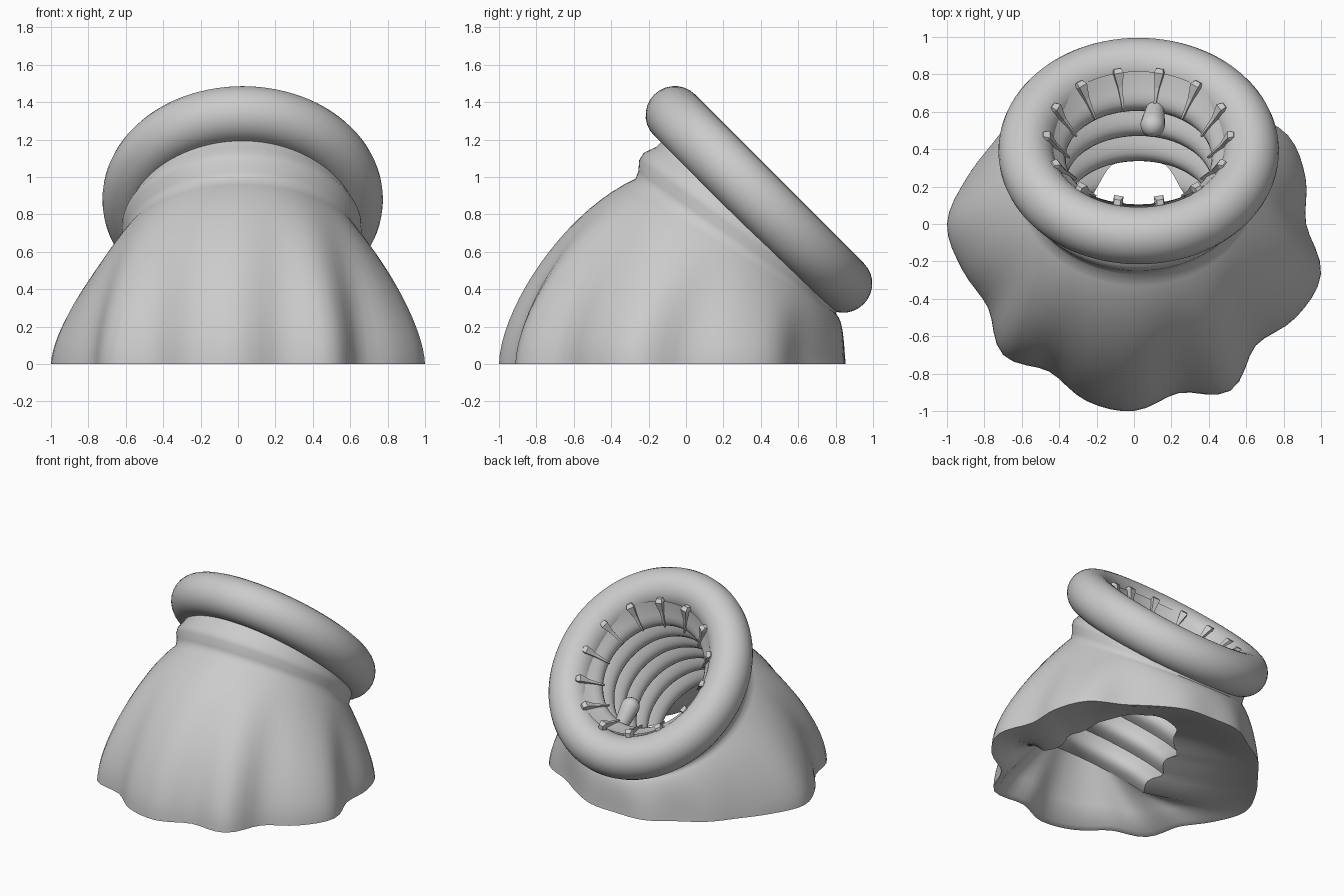
import bpy, bmesh, math
from mathutils import Vector, Matrix

cube = bpy.data.objects.get("Cube")
if cube:
    bpy.data.objects.remove(cube)

mat = bpy.data.materials.new("flesh grey")
mat.use_nodes = True
GREY = (0.6, 0.6, 0.6, 1)
mat.diffuse_color = GREY
mat.node_tree.nodes["Principled BSDF"].inputs["Base Color"].default_value = GREY

# Mouth frame: local z points out of the mouth, local y down toward the low back rim
MOUTH = Matrix.Translation((0.025, 0.39, 0.88)) @ Matrix.Rotation(math.radians(-45), 4, "X")
SEG = 96
ANGLES = [2 * math.pi * i / SEG for i in range(SEG)]


def finish(name, bm, angle=60):
    bmesh.ops.remove_doubles(bm, verts=bm.verts[:], dist=.0005)
    bmesh.ops.recalc_face_normals(bm, faces=bm.faces[:])
    mesh = bpy.data.meshes.new(name)
    bm.to_mesh(mesh)
    bm.free()
    mesh.materials.append(mat)
    ob = bpy.data.objects.new(name, mesh)
    bpy.context.collection.objects.link(ob)
    bpy.ops.object.select_all(action="DESELECT")
    ob.select_set(True)
    bpy.context.view_layer.objects.active = ob
    if angle:
        bpy.ops.object.shade_smooth_by_angle(angle=math.radians(angle))


def loft(name, rings, closed=False, angle=60):
    bm = bmesh.new()
    loops = [[bm.verts.new(p) for p in ring] for ring in rings]
    pairs = list(zip(loops, loops[1:]))
    if closed:
        pairs.append((loops[-1], loops[0]))
    for a, b in pairs:
        for i in range(len(a)):
            j = (i + 1) % len(a)
            bm.faces.new((a[i], a[j], b[j], b[i]))
    finish(name, bm, angle)


# Lobed outline on the ground: radius every 15 degrees from +x
RADII = [.92, .95, .95, .85, .84, .86, .85, .87, .84, .86, .87, .93,
         1.0, .95, .90, .99, .91, .98, 1.0, .935, 1.03, .92, 1.0, 1.035]


def base(a, scale=1.0, z=0.0):
    t = a / (2 * math.pi) * len(RADII)
    i, f = int(t), t - int(t)
    p0, p1, p2, p3 = (RADII[(i + k) % len(RADII)] for k in (-1, 0, 1, 2))
    r = p1 + f / 2 * (p2 - p0 + f * (2 * p0 - 5 * p1 + 4 * p2 - p3 + f * (3 * (p1 - p2) + p3 - p0)))
    return Vector((r * scale * math.cos(a), r * scale * math.sin(a), z))


def tilted(front, back, half_width):
    """Ellipse through a front and a back (y, z) point."""
    f, b = Vector((0.02, *front)), Vector((0.02, *back))
    side = Vector((half_width, 0, 0))
    return [(f + b) / 2 + (b - f) / 2 * math.sin(a) + side * math.cos(a) for a in ANGLES]


# Body skirt: folds on the ground fade out toward the neck, then a collar
neck = tilted((-.27, .99), (.80, .27), .63)


def skirt_point(i, t):
    a, n = ANGLES[i], neck[i]
    p0 = base(a)
    p1 = p0 * 0.99 + Vector((0, 0, .31 * n.z))
    round_base = Vector((.91 * math.cos(a), .96 * math.sin(a) - .06, 0))
    p2 = n.lerp(round_base, .5)
    p2.z = .83 * n.z
    s = 1 - t
    return p0 * s**3 + p1 * 3 * s * s * t + p2 * 3 * s * t * t + n * t**3


STEPS = 18
rings = [[skirt_point(i, k / STEPS) for i in range(SEG)] for k in range(STEPS + 1)]
rings += [tilted((-.255, 1.03), (.81, .29), .63),
          tilted((-.25, 1.09), (.82, .32), .64),
          tilted((-.225, 1.13), (.82, .34), .64),
          tilted((-.16, 1.16), (.82, .36), .62),
          tilted((-.06, 1.26), (.81, .42), .60)]
loft("body_skirt", rings)

# Throat: long tilted tube with rounded ridges, cut short where it nears the ground
PITCH = .19
START = -.04


def throat_point(a, d):
    cut = .12 + .1 * math.sin(a)
    d = min(d, 1.1, (.88 - cut) * math.sqrt(2) - .43 * math.sin(a))
    phase = max(0, d - START) / PITCH % 1
    r = .455 - .065 * math.sin(math.pi * phase) + max(0, START - d) * .8
    return MOUTH @ Vector((r * math.cos(a), r * math.sin(a), -d))


depths = [START - .06] + [START + PITCH * k / 8 for k in range(49)]
throat = [[throat_point(a, d) for a in ANGLES] for d in depths]
loft("throat", throat)

# Underside: from the ground edge in to the end of the throat
inner = [[base(a) for a in ANGLES], [base(a, .95, .01) for a in ANGLES]]
for t in (.33, .67, 1):
    inner.append([base(a, .95, .01).lerp(e, t) for a, e in zip(ANGLES, throat[-1])])
loft("underside", inner)

# Lip: thick, slightly oval ring around the mouth
tube = [2 * math.pi * k / 28 for k in range(28)]
loft("lip", [[MOUTH @ Vector(((.60 + .15 * math.cos(t)) * math.cos(a),
                              (.64 + .152 * math.cos(t)) * math.sin(a),
                              .155 * math.sin(t))) for a in ANGLES] for t in tube], closed=True)

# Teeth: broad outer head, thin neck and a pointed inner tip
bm = bmesh.new()
TEETH = 14
for k in range(TEETH):
    turn = MOUTH @ Matrix.Rotation(2 * math.pi * k / TEETH, 4, "Z")
    sections = [(.52, .115, .018, .012), (.495, .105, .026, .02),
                (.45, .04, .012, .012), (.37, -.05, .004, .004)]
    loops = []
    for r, h, w, d in sections:
        corners = [(r - d, -w, h + d), (r - d, w, h + d), (r + d, w, h - d), (r + d, -w, h - d)]
        loops.append([bm.verts.new(turn @ Vector(c)) for c in corners])
    for a, b in zip(loops, loops[1:]):
        for i in range(4):
            bm.faces.new((a[i], a[i - 1], b[i - 1], b[i]))
    bm.faces.new(loops[0])
    bm.faces.new(loops[-1][::-1])
finish("teeth", bm, 0)

# Tongue: short rounded finger rising from the lower throat wall
start, tip = Vector((.12, .66, .50)), Vector((.10, .53, .66))
axis = (tip - start).normalized()
rot = axis.to_track_quat("Z", "Y")
length = (tip - start).length
profile = [(.045, 0), (.05, .08), (.06, .15)]
profile += [(.066 * math.cos(q * math.pi / 12), length + .066 * math.sin(q * math.pi / 12)) for q in range(6)]
profile.append((.001, length + .066))
loft("tongue", [[start + rot @ Vector((r * math.cos(a), r * math.sin(a), h)) for a in ANGLES[::6]]
                for r, h in profile])
